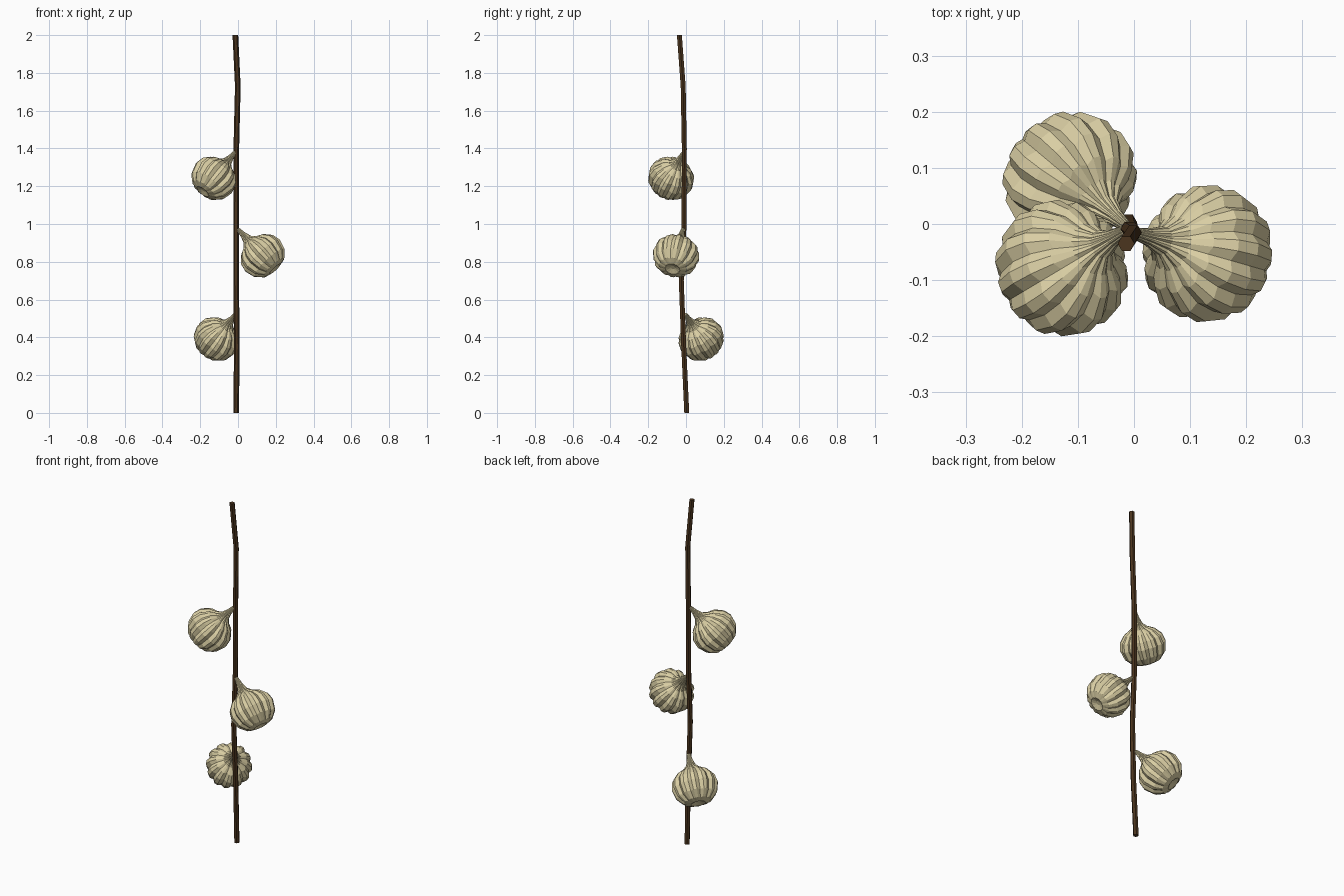
import bpy, bmesh, math
from mathutils import Vector

if "Cube" in bpy.data.objects:
    bpy.data.objects.remove(bpy.data.objects["Cube"])


def material(name, color):
    m = bpy.data.materials.new(name)
    m.diffuse_color = (*color, 1)
    m.use_nodes = True
    m.node_tree.nodes["Principled BSDF"].inputs["Base Color"].default_value = m.diffuse_color
    return m


def finish(bm, name, mat):
    bmesh.ops.recalc_face_normals(bm, faces=bm.faces)
    me = bpy.data.meshes.new(name)
    bm.to_mesh(me)
    bm.free()
    me.materials.append(mat)
    ob = bpy.data.objects.new(name, me)
    bpy.context.collection.objects.link(ob)
    return ob


def loft(bm, rings):
    # skin consecutive vertex rings and cap both ends
    vs = [[bm.verts.new(p) for p in ring] for ring in rings]
    n = len(vs[0])
    for a, b in zip(vs, vs[1:]):
        for i in range(n):
            j = (i + 1) % n
            bm.faces.new((a[i], a[j], b[j], b[i]))
    bm.faces.new(vs[0][::-1])
    bm.faces.new(vs[-1])


skin = material("garlic_skin", (0.70, 0.62, 0.37))
bark = material("rope_brown", (0.07, 0.035, 0.013))

# hanging rope: six-sided, slightly wandering
PATH = [(-0.010, 0.004, 0), (-0.006, -0.012, 0.35), (-0.010, -0.025, 0.7),
        (-0.010, -0.010, 1.0), (-0.009, -0.009, 1.4), (-0.001, -0.015, 1.73),
        (-0.014, -0.035, 2.0)]
bm = bmesh.new()
loft(bm, [[Vector(p) + Vector((0.015 * math.cos(k * math.pi / 3),
                               0.015 * math.sin(k * math.pi / 3), 0))
           for k in range(6)] for p in PATH])
finish(bm, "rope", bark)

# garlic bulb profile: distance along the axis, radius, rib depth
PROFILE = [(-0.088, 0.012, 0.0), (-0.099, 0.040, 0.06), (-0.088, 0.076, 0.10),
           (-0.052, 0.110, 0.11), (0.000, 0.124, 0.11), (0.042, 0.115, 0.11),
           (0.076, 0.086, 0.12), (0.096, 0.050, 0.15), (0.118, 0.027, 0.15),
           (0.150, 0.016, 0.12), (0.186, 0.010, 0.05)]
LOBES, PER_LOBE = 12, 3


def bulb(name, center, tip):
    center, tip = Vector(center), Vector(tip)
    axis = tip - center
    rot = axis.to_track_quat('Z', 'Y')
    stretch = axis.length / 0.186
    n = LOBES * PER_LOBE
    rings = []
    for s, r, depth in PROFILE:
        if s > 0.1:
            s = 0.1 + (s - 0.1) * (axis.length - 0.1) / 0.086
        ring = []
        for i in range(n):
            a = 2 * math.pi * i / n
            rr = r * (1 - depth if i % PER_LOBE == 0 else 1)
            ring.append(center + rot @ Vector((rr * math.cos(a), rr * math.sin(a), s)))
        rings.append(ring)
    bm = bmesh.new()
    loft(bm, rings)
    finish(bm, name, skin)


# three bulbs spaced around the rope
bulb("bulb_upper", (-0.128, -0.079, 1.243), (-0.016, -0.012, 1.38))
bulb("bulb_middle", (0.130, -0.053, 0.833), (0.000, -0.016, 0.972))
bulb("bulb_lower", (-0.114, 0.080, 0.392), (-0.014, -0.004, 0.522))
